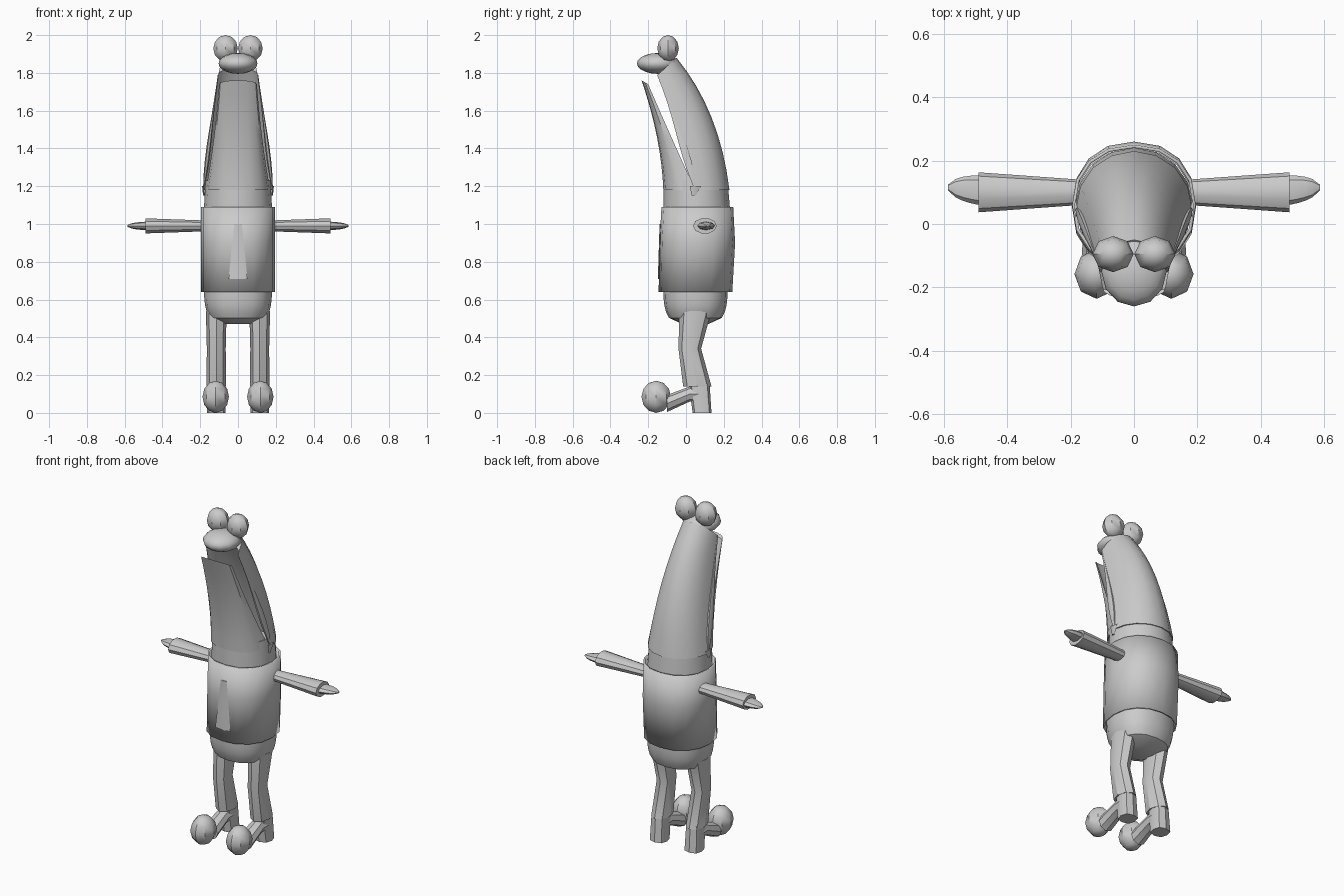
import bpy, bmesh, math
from mathutils import Vector

if "Cube" in bpy.data.objects:
    bpy.data.objects.remove(bpy.data.objects["Cube"])

ACROSS, DEPTH, UP = Vector((1, 0, 0)), Vector((0, 1, 0)), Vector((0, 0, 1))
made_parts = []

plain_grey = bpy.data.materials.new("plain grey")
plain_grey.use_nodes = True
plain_grey.diffuse_color = (0.6, 0.6, 0.6, 1)
shader = plain_grey.node_tree.nodes["Principled BSDF"]
shader.inputs["Base Color"].default_value = plain_grey.diffuse_color


def finish(name, bm):
    bmesh.ops.recalc_face_normals(bm, faces=bm.faces)
    mesh = bpy.data.meshes.new(name)
    bm.to_mesh(mesh)
    bm.free()
    mesh.materials.append(plain_grey)
    part = bpy.data.objects.new(name, mesh)
    bpy.context.collection.objects.link(part)
    made_parts.append(part)
    return part


def steps(count):
    return [index / count for index in range(count + 1)]


def bezier(points, t):
    start, middle, end = (Vector(point) for point in points)
    return start.lerp(middle, t).lerp(middle.lerp(end, t), t)


def section(centre, half_width, half_depth, opposite=None):
    """A rounded section; opposite replaces the mirrored half depth."""
    if opposite is None:
        opposite = -half_depth
    return Vector(centre), half_width, half_depth, opposite


def disc(y, z, width, depth, x=0):
    return section((x, y, z), ACROSS * width, DEPTH * depth)


def loft(name, sections, sides=16, power=1, caps=True, mirror=1):
    """Skin a row of sections; a power below one makes them squarer."""
    def squared(value):
        return math.copysign(abs(value) ** power, value)

    bm = bmesh.new()
    loops = []
    for centre, wide, deep, opposite in sections:
        loop = []
        for index in range(sides):
            angle = math.tau * index / sides
            amount = squared(math.sin(angle))
            offset = deep * amount if amount > 0 else opposite * -amount
            point = centre + wide * squared(math.cos(angle)) + offset
            loop.append(bm.verts.new((point.x * mirror, point.y, point.z)))
        loops.append(loop)
    for lower, upper in zip(loops, loops[1:]):
        for index in range(sides):
            previous = index - 1
            bm.faces.new((lower[previous], lower[index], upper[index], upper[previous]))
    if caps:
        bm.faces.new(loops[0])
        bm.faces.new(loops[-1])
    return finish(name, bm)


def ball(name, centre, radii, segments=8):
    bm = bmesh.new()
    bmesh.ops.create_uvsphere(bm, u_segments=segments, v_segments=segments - 2, radius=1)
    bmesh.ops.scale(bm, vec=radii, verts=bm.verts)
    bmesh.ops.translate(bm, vec=centre, verts=bm.verts)
    return finish(name, bm)


def jaw(name, rim, spine, power=1):
    """Hollow half shell between a rim curve (x is the half width) and a spine."""
    sections = []
    for t in steps(8):
        edge = bezier(rim, t)
        centre = Vector((0, edge.y, edge.z))
        reach = bezier(spine, t) - centre
        sections.append(section(centre, ACROSS * edge.x, reach, reach * 0.4))
    return loft(name, sections, power=power)


# Rounded hips under the shirt
hips = []
for t in steps(6):
    swell = (1 - (1 - t) ** 3) ** 0.4 * 0.6 + 0.4
    hips.append(disc(0.05, 0.47 + t * 0.2, swell * 0.18, swell * 0.17))
loft("lower_body", hips, power=0.85)

# Shirt: an open tube with a thickness
shirt = loft("shirt", [
    disc(0.05, 0.64, 0.195, 0.195),
    disc(0.06, 0.9, 0.195, 0.2),
    disc(0.06, 1.09, 0.195, 0.19)], power=0.9, caps=False)
thickness = shirt.modifiers.new("thickness", "SOLIDIFY")
thickness.thickness = 0.01

# Thin fold on the shirt front
loft("shirt_fold", [
    disc(-0.144, 0.71, 0.05, 0.005),
    disc(-0.135, 1, 0.02, 0.005)], sides=4)

# Neck
loft("neck", [disc(0.06, 1, 0.185, 0.18), disc(0.05, 1.23, 0.172, 0.17)])

# Upper jaw sweeping up and forward, ending in the snout
upper_rim = [(0.183, 0.05, 1.18), (0.145, -0.03, 1.5), (0.105, -0.15, 1.79)]
jaw("upper_jaw", upper_rim, [(0, 0.23, 1.18), (0, 0.18, 1.6), (0, -0.05, 1.88)])
ball("snout", (0, -0.15, 1.85), (0.103, 0.11, 0.055), segments=12)

# Lower jaw, a scoop open to the back
jaw("lower_jaw",
    [(0.17, 0.05, 1.18), (0.12, -0.08, 1.46), (0.1, -0.2, 1.74)],
    [(0, -0.12, 1.18), (0, -0.13, 1.45), (0, -0.235, 1.76)], power=0.85)

for mirror, label in ((1, "left_"), (-1, "right_")):
    # Lip along the mouth edge, fullest near the corner
    lip = []
    for t in steps(8):
        fullness = 0.2 + math.sin(math.pi * (1 - t) ** 2)
        lip.append(section(bezier(upper_rim, t), ACROSS * fullness * 0.01,
                           DEPTH * fullness * 0.02))
    loft(label + "lip", lip, sides=6, mirror=mirror)

    # Dimple at the mouth corner
    loft(label + "mouth_corner", [
        disc(0.04, 1.15, 0.005, 0.01, x=0.18),
        disc(0.05, 1.2, 0.006, 0.03, x=0.184)], sides=4, mirror=mirror)

    ball(label + "eye", (mirror * 0.066, -0.095, 1.93), (0.065, 0.057, 0.07))

    # Sleeve flaring to the cuff, then a flat hand
    loft(label + "sleeve", [
        section((0.17, 0.1, 0.99), DEPTH * 0.04, UP * 0.03),
        section((0.49, 0.1, 0.99), DEPTH * 0.063, UP * 0.042)],
        sides=10, mirror=mirror)
    hand = []
    for t in steps(5):
        taper = math.sqrt(1.04 - t * t)
        hand.append(section((0.47 + t * 0.116, 0.105 + t * 0.01, 0.99),
                            DEPTH * taper * 0.046, UP * taper * 0.022))
    loft(label + "hand", hand, sides=8, mirror=mirror)

    # Leg with a bent knee
    loft(label + "leg", [
        disc(0.05, 0.54, 0.055, 0.085, x=0.115),
        disc(0.02, 0.34, 0.05, 0.06, x=0.115),
        disc(0.06, 0.14, 0.052, 0.075, x=0.115)], sides=8, mirror=mirror)

    # Shoe: heel block, sloping instep and bulbous toe
    loft(label + "heel", [
        disc(0.085, 0, 0.05, 0.05, x=0.115),
        disc(0.07, 0.155, 0.045, 0.055, x=0.115)],
        sides=8, power=0.75, mirror=mirror)
    loft(label + "instep", [
        section((0.115, 0.08, 0.1), ACROSS * 0.045, UP * 0.045),
        section((0.115, 0.02, 0.1), ACROSS * 0.042, UP * 0.04),
        section((0.115, -0.1, 0.05), ACROSS * 0.05, UP * 0.045)],
        sides=8, mirror=mirror)
    ball(label + "toe", (mirror * 0.118, -0.158, 0.085), (0.07, 0.078, 0.085))

# Smooth shading with sharp corners kept
bpy.ops.object.select_all(action="DESELECT")
for part in made_parts:
    part.select_set(True)
bpy.context.view_layer.objects.active = made_parts[0]
bpy.ops.object.shade_smooth_by_angle(angle=math.radians(35))
